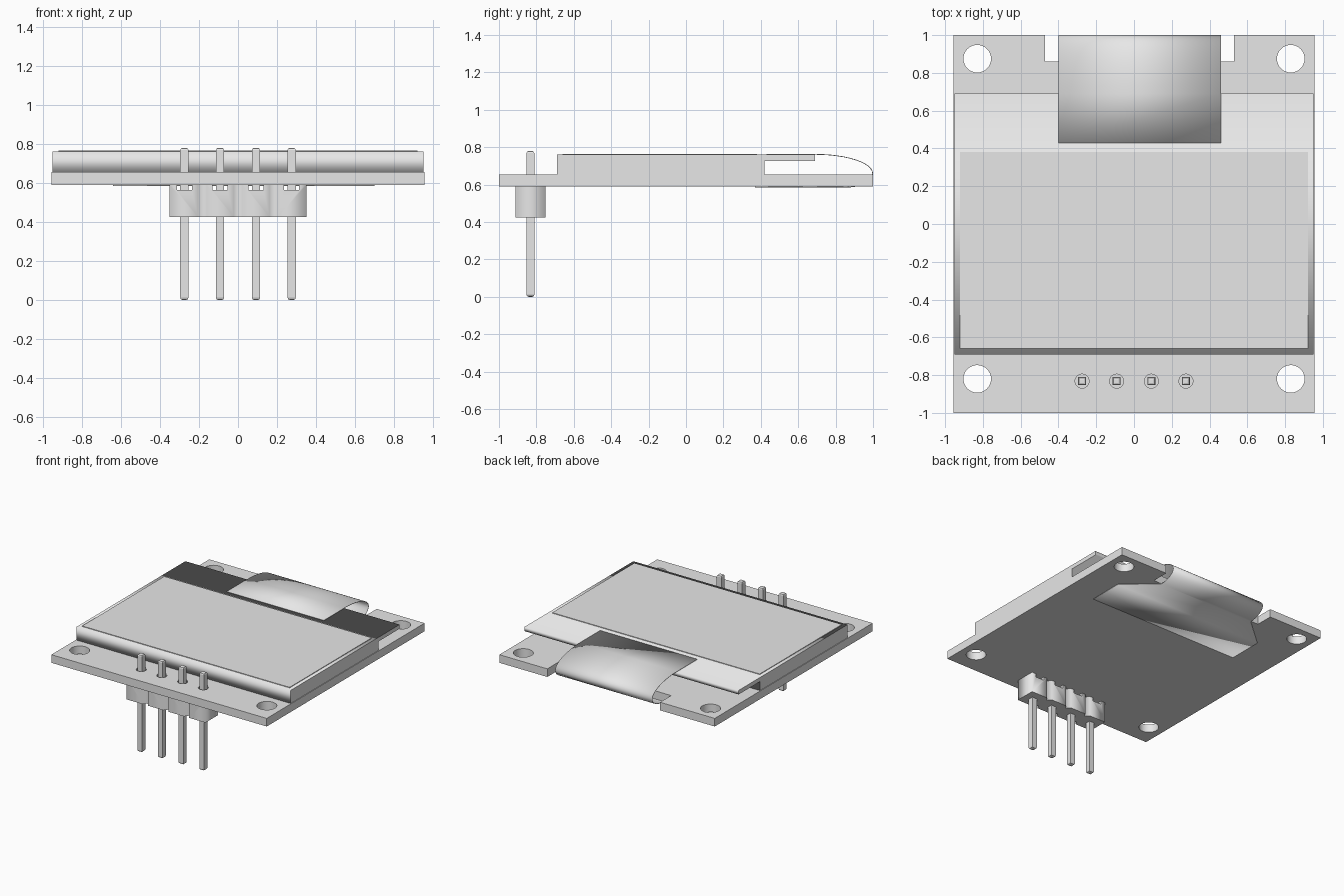
import bpy, bmesh, math
from mathutils import Matrix

cube = bpy.data.objects.get("Cube")
if cube:
    bpy.data.objects.remove(cube)

GREY = (0.8, 0.8, 0.8, 1)
grey = bpy.data.materials.new("plain grey")
grey.use_nodes = True
grey.diffuse_color = GREY
grey.node_tree.nodes["Principled BSDF"].inputs["Base Color"].default_value = GREY


def add(name, mesh):
    mesh.materials.clear()
    mesh.materials.append(grey)
    ob = bpy.data.objects.new(name, mesh)
    bpy.context.collection.objects.link(ob)
    return ob


def smooth(ob):
    bpy.ops.object.select_all(action="DESELECT")
    ob.select_set(True)
    bpy.context.view_layer.objects.active = ob
    bpy.ops.object.shade_smooth_by_angle(angle=math.radians(35))


def evaluated(ob):
    bpy.context.view_layer.update()
    graph = bpy.context.evaluated_depsgraph_get()
    return bpy.data.meshes.new_from_object(ob.evaluated_get(graph))


def prism(name, loops, low, high, along_x=False):
    """Extrude flat outlines; inner loops become holes."""
    curve = bpy.data.curves.new(name, "CURVE")
    curve.dimensions = "2D"
    curve.fill_mode = "BOTH"
    curve.extrude = (high - low) / 2
    for loop in loops:
        spline = curve.splines.new("POLY")
        spline.points.add(len(loop) - 1)
        spline.use_cyclic_u = True
        for point, (u, v) in zip(spline.points, loop):
            point.co = (u, v, 0, 1)
    helper = bpy.data.objects.new(name + " outline", curve)
    bpy.context.collection.objects.link(helper)
    mesh = evaluated(helper)
    bpy.data.objects.remove(helper)
    mesh.transform(Matrix.Translation((0, 0, (low + high) / 2)))
    if along_x:
        mesh.transform(Matrix(((0, 0, 1, 0), (1, 0, 0, 0), (0, 1, 0, 0), (0, 0, 0, 1))))
    bm = bmesh.new()
    bm.from_mesh(mesh)
    bmesh.ops.remove_doubles(bm, verts=bm.verts, dist=1e-5)
    bmesh.ops.recalc_face_normals(bm, faces=bm.faces)
    bm.to_mesh(mesh)
    bm.free()
    return add(name, mesh)


def box(name, x0, x1, y0, y1, z0, z1, bevel=0):
    bm = bmesh.new()
    bmesh.ops.create_cube(bm, size=1)
    bmesh.ops.scale(bm, vec=(x1 - x0, y1 - y0, z1 - z0), verts=bm.verts)
    bmesh.ops.translate(bm, vec=((x0 + x1) / 2, (y0 + y1) / 2, (z0 + z1) / 2), verts=bm.verts)
    if bevel:
        ends = [e for e in bm.edges if abs(e.verts[0].co.z - e.verts[1].co.z) < 1e-4]
        bmesh.ops.bevel(bm, geom=ends, offset=bevel, segments=2, profile=0.5, affect="EDGES")
    mesh = bpy.data.meshes.new(name)
    bm.to_mesh(mesh)
    bm.free()
    return add(name, mesh)


def circle(x, y, r, n=32):
    return [(x + r * math.cos(math.tau * i / n), y + r * math.sin(math.tau * i / n)) for i in range(n)]


PIN_X = (-0.275, -0.092, 0.092, 0.275)
PIN_Y = -0.832
BOTTOM, TOP = 0.59, 0.655

# Circuit board with back notch, mounting holes and pin holes
outline = [(-0.955, -1), (0.955, -1), (0.955, 1), (0.53, 1), (0.53, 0.86),
           (-0.47, 0.86), (-0.47, 1), (-0.955, 1)]
holes = [circle(sx * 0.83, y, 0.073) for sx in (-1, 1) for y in (-0.82, 0.875)]
holes += [circle(x, PIN_Y, 0.037) for x in PIN_X]
smooth(prism("circuit_board", [outline] + holes, BOTTOM, TOP))

# Display glass with overhanging shelf, and the thin film on top
prism("display_glass", [[(-0.69, TOP), (0.42, TOP), (0.42, 0.727), (0.69, 0.727),
                         (0.69, 0.76), (-0.69, 0.76)]], -0.95, 0.95, along_x=True)
box("display_film", -0.92, 0.92, -0.66, 0.38, 0.76, 0.765)

# Flexible ribbon: over the shelf, around the notch, flared under the board
rows = [(0.43, 0.762, -0.4, 0.46)]
for i in range(25):
    a = math.pi / 2 - math.pi * i / 24
    cy, ry, rz = (0.69, 0.308, 0.102) if a > 0 else (0.86, 0.138, 0.073)
    rows.append((cy + ry * math.cos(a), 0.66 + rz * math.sin(a), -0.4, 0.46))
rows += [(0.65, 0.587, -0.64, 0.7), (0.37, 0.587, -0.64, 0.7)]
bm = bmesh.new()
pairs = [(bm.verts.new((l, y, z)), bm.verts.new((r, y, z))) for y, z, l, r in rows]
for (a, b), (c, d) in zip(pairs, pairs[1:]):
    bm.faces.new((a, b, d, c))
mesh = bpy.data.meshes.new("ribbon_cable")
bm.to_mesh(mesh)
bm.free()
ribbon = add("ribbon_cable", mesh)
smooth(ribbon)
solid = ribbon.modifiers.new("thickness", "SOLIDIFY")
solid.thickness = 0.004
solid.offset = 0

# Header block with grooves between the pins
front, back = -0.912, -0.75
edge = [(-0.35, front)]
for x in (-0.183, 0, 0.183):
    edge += [(x - 0.022, front), (x, front + 0.03), (x + 0.022, front)]
edge.append((0.35, front))
header = prism("pin_header", [edge + [(x, front + back - y) for x, y in reversed(edge)]], 0.425, BOTTOM)

# Channels across the top of the header
for x in PIN_X:
    cutter = box("channel_cutter", x - 0.038, x + 0.038, -1, -0.65, 0.563, 0.65)
    cutter.hide_render = True
    cut = header.modifiers.new("channel", "BOOLEAN")
    cut.operation = "DIFFERENCE"
    cut.solver = "EXACT"
    cut.object = cutter
    header.data = evaluated(header)
    header.modifiers.clear()
    bpy.data.objects.remove(cutter)

# Pins with rounded tips
for i, x in enumerate(PIN_X):
    box(f"pin_{i + 1}", x - 0.021, x + 0.021, PIN_Y - 0.021, PIN_Y + 0.021, 0, 0.78, bevel=0.012)
